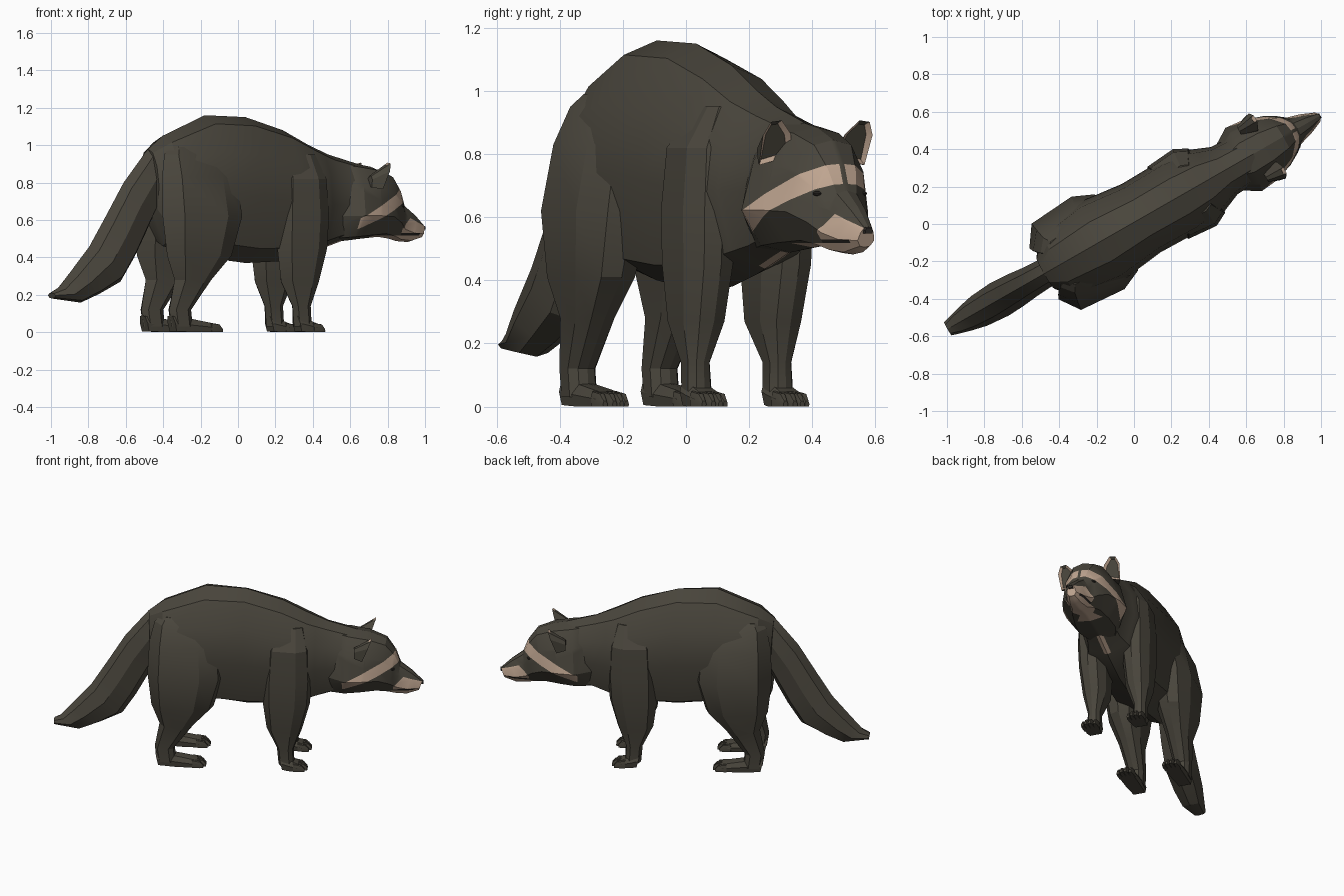
import bpy, bmesh, math
from mathutils import Vector, Matrix

cube = bpy.data.objects.get("Cube")
if cube:
    bpy.data.objects.remove(cube, do_unlink=True)

# The animal is built along +x, then turned to its diagonal heading
HEADING = Matrix.Rotation(math.radians(29.8), 4, 'Z') @ Matrix.Translation((0, 0.008, 0))


def material(name, rgb):
    m = bpy.data.materials.new(name)
    m.use_nodes = True
    m.diffuse_color = (*rgb, 1)
    bsdf = m.node_tree.nodes["Principled BSDF"]
    bsdf.inputs["Base Color"].default_value = (*rgb, 1)
    bsdf.inputs["Roughness"].default_value = 0.9
    return m


FUR = material("dark fur", (0.068, 0.061, 0.046))
CREAM = material("cream fur", (0.54, 0.39, 0.29))
BLACK = material("nose black", (0.025, 0.022, 0.019))
PALETTE = (FUR, CREAM, BLACK)

# Half cross-sections: (sideways fraction, height fraction) from top to bottom
BARREL = [(0, 1), (.5, .94), (.88, .74), (1, .45), (.72, .1), (0, 0)]
SKULL = [(0, 1), (.45, .95), (.8, .7), (1, .32), (.6, .05), (0, 0)]
BRUSH = [(0, 1), (.65, .88), (1, .55), (.75, .15), (0, 0)]
LIMB = [(0, 1), (.6, .94), (1, .7), (.85, .16), (0, 0)]
PAW = [(0, 1), (.65, .95), (1, .5), (.9, 0), (0, 0)]


def loft(rings, profile, vc=0.0):
    """Skin rings given as (top x, top z, bottom x, bottom z, half width[, centre])."""
    bm = bmesh.new()
    full = profile + [(-f, h) for f, h in reversed(profile[1:-1])]
    loops = []
    for ring in rings:
        tx, tz, bx, bz, w = ring[:5]
        c = ring[5] if len(ring) > 5 else vc
        loops.append([bm.verts.new((bx + (tx - bx) * h, c + f * w, bz + (tz - bz) * h))
                      for f, h in full])
    n = len(full)
    for a, b in zip(loops, loops[1:]):
        for i in range(n):
            j = (i + 1) % n
            bm.faces.new((a[i], a[j], b[j], b[i]))
    bm.faces.new(loops[0])
    bm.faces.new(loops[-1])
    bmesh.ops.recalc_face_normals(bm, faces=bm.faces)
    return bm


def cut(bm, point, normal):
    bmesh.ops.bisect_plane(bm, geom=bm.verts[:] + bm.edges[:] + bm.faces[:], dist=1e-5,
                           plane_co=Vector(point), plane_no=Vector(normal))


def finish(name, bm, base=0):
    if base:
        for f in bm.faces:
            f.material_index = base
    bm.transform(HEADING)
    me = bpy.data.meshes.new(name)
    bm.to_mesh(me)
    bm.free()
    for m in PALETTE:
        me.materials.append(m)
    ob = bpy.data.objects.new(name, me)
    bpy.context.collection.objects.link(ob)
    bpy.ops.object.select_all(action='DESELECT')
    ob.select_set(True)
    bpy.context.view_layer.objects.active = ob
    bpy.ops.object.shade_smooth_by_angle(angle=math.radians(25))


# Body, with a cream streak under the throat
body = loft([(-.55, .98, -.53, .62, .10), (-.46, 1.05, -.46, .46, .20),
             (-.2, 1.16, -.2, .40, .24), (.05, 1.15, .05, .37, .21),
             (.28, 1.08, .28, .38, .215), (.44, 1.0, .44, .42, .195),
             (.56, .95, .56, .46, .145), (.74, .90, .74, .52, .135)], BARREL)
for s in (1, -1):
    cut(body, (0, s * .022, 0), (0, 1, 0))
for x in (.49, .64):
    cut(body, (x, 0, 0), (1, 0, 0))
for f in body.faces:
    c = f.calc_center_median()
    if .49 < c.x < .64 and abs(c.y) < .022 and f.normal.z < -.5:
        f.material_index = 1
finish("body", body)

# Tail
finish("tail", loft([(-.46, 1.02, -.42, .75, .075), (-.555, .975, -.50, .66, .078),
                     (-.70, .80, -.57, .52, .085), (-.81, .62, -.635, .40, .095),
                     (-.91, .46, -.72, .27, .10), (-1.03, .32, -.85, .205, .09),
                     (-1.10, .24, -.965, .158, .07), (-1.145, .21, -1.14, .18, .04)], BRUSH))

# Head with pale brow band, muzzle and jaw
head = loft([(.58, .92, .55, .48, .12), (.70, .905, .67, .49, .195),
             (.82, .885, .76, .50, .185), (.925, .845, .865, .51, .15),
             (.982, .765, .935, .50, .112), (1.012, .685, .98, .487, .08),
             (1.085, .63, 1.05, .482, .06), (1.147, .57, 1.125, .505, .03)], SKULL)


def line(x0, z0, slope):
    return lambda p: p.z - z0 - slope * (p.x - x0)


brow_low, brow_high = (.67, .555, .45), (.67, .615, .5)
muzzle_top, muzzle_back = (1.03, .612, -.4), (.95, .535, .9)
mouth_low, mouth_high = (1, .518, 0), (1, .53, 0)
for x, z, k in (brow_low, brow_high, muzzle_top, muzzle_back, mouth_low, mouth_high):
    cut(head, (x, 0, z), (-k, 0, 1))
for x in (.66, .8, .97, 1.1):
    cut(head, (x, 0, 0), (1, 0, 0))
for s in (1, -1):
    cut(head, (0, s * .009, 0), (0, 1, 0))
for f in head.faces:
    c = f.calc_center_median()
    band = line(*brow_low)(c) > 0 > line(*brow_high)(c) and c.x > .66
    muzzle = line(*muzzle_back)(c) < 0 and line(*muzzle_top)(c) < 0 and c.x > .97
    jaw = c.x > .8 and line(*mouth_low)(c) < 0
    mouth = .97 < c.x < 1.1 and line(*mouth_low)(c) > 0 > line(*mouth_high)(c)
    if mouth:
        f.material_index = 2
    elif (band and abs(c.y) > .009) or muzzle or jaw:
        f.material_index = 1
finish("head", head)

# Nose tip
finish("nose", loft([(1.13, .578, 1.13, .55, .018), (1.153, .566, 1.153, .548, .014)], PAW), 2)

for side, label in ((1, "left"), (-1, "right")):
    # Eye, flattened into the face
    eye = bmesh.new()
    bmesh.ops.create_icosphere(eye, subdivisions=2, radius=.016)
    bmesh.ops.scale(eye, verts=eye.verts, vec=(1, 1, .6))
    bmesh.ops.translate(eye, verts=eye.verts, vec=(.966, side * .081, .675))
    finish(label + "_eye", eye, 2)

    # Ear: a cup with a pale rim and a dark hollow
    ear = bmesh.new()
    outline = [(.08, .795), (.10, .865), (.142, .907), (.18, .902), (.2, .86), (.192, .765)]
    front = [ear.verts.new((.79 + (z - .77) * .4, side * v, z)) for v, z in outline]
    back = [ear.verts.new((.735, side * (.14 + (v - .14) * .5), .78 + (z - .78) * .45))
            for v, z in outline]
    rim = ear.faces.new(front)
    ear.faces.new(back)
    for i in range(len(front)):
        j = (i + 1) % len(front)
        ear.faces.new((front[i], front[j], back[j], back[i]))
    bmesh.ops.recalc_face_normals(ear, faces=ear.faces)
    inset = bmesh.ops.inset_region(ear, faces=[rim], thickness=.017, depth=-.012)
    for f in inset["faces"]:
        f.material_index = 1
    finish(label + "_ear", ear)

    # Legs: rows of (height, back, front, inner side, outer side)
    legs = {
        "hind": [(.99, -.47, -.25, .03, .14), (.95, -.51, -.18, .03, .18),
                 (.83, -.54, -.09, .03, .24), (.62, -.55, -.075, .03, .285),
                 (.41, -.525, -.14, .06, .265), (.28, -.475, -.26, .085, .225),
                 (.12, -.505, -.38, .10, .2), (.03, -.49, -.37, .10, .2)],
        "front": [(.95, .25, .42, .05, .14), (.82, .18, .46, .05, .22),
                  (.62, .165, .47, .05, .236), (.45, .165, .46, .055, .23),
                  (.27, .19, .41, .065, .215), (.14, .255, .36, .11, .188),
                  (.03, .265, .365, .105, .192)]}
    for kind, rows in legs.items():
        rings = [(fr, z, bk, z, (o - i) / 2, side * (o + i) / 2) for z, bk, fr, i, o in rows]
        finish(f"{label}_{kind}_leg", loft(rings, LIMB))

    # Paws with separate toes
    for kind, heel, toe in (("hind", -.50, -.24), ("front", .27, .39)):
        v = side * .149
        mid = (heel + toe) / 2
        finish(f"{label}_{kind}_paw",
               loft([(heel, .09, heel + .02, .005, .042), (mid, .072, mid, 0, .049),
                     (toe, .048, toe, 0, .052)], PAW, v))
        for k in range(4):
            t = v + (k - 1.5) * .026
            end = toe + (.055 if k in (1, 2) else .04)
            finish(f"{label}_{kind}_toe_{k + 1}",
                   loft([(toe - .03, .05, toe - .03, 0, .0125),
                         (end - .02, .042, end - .02, 0, .013),
                         (end, .018, end, 0, .008)], PAW, t))
